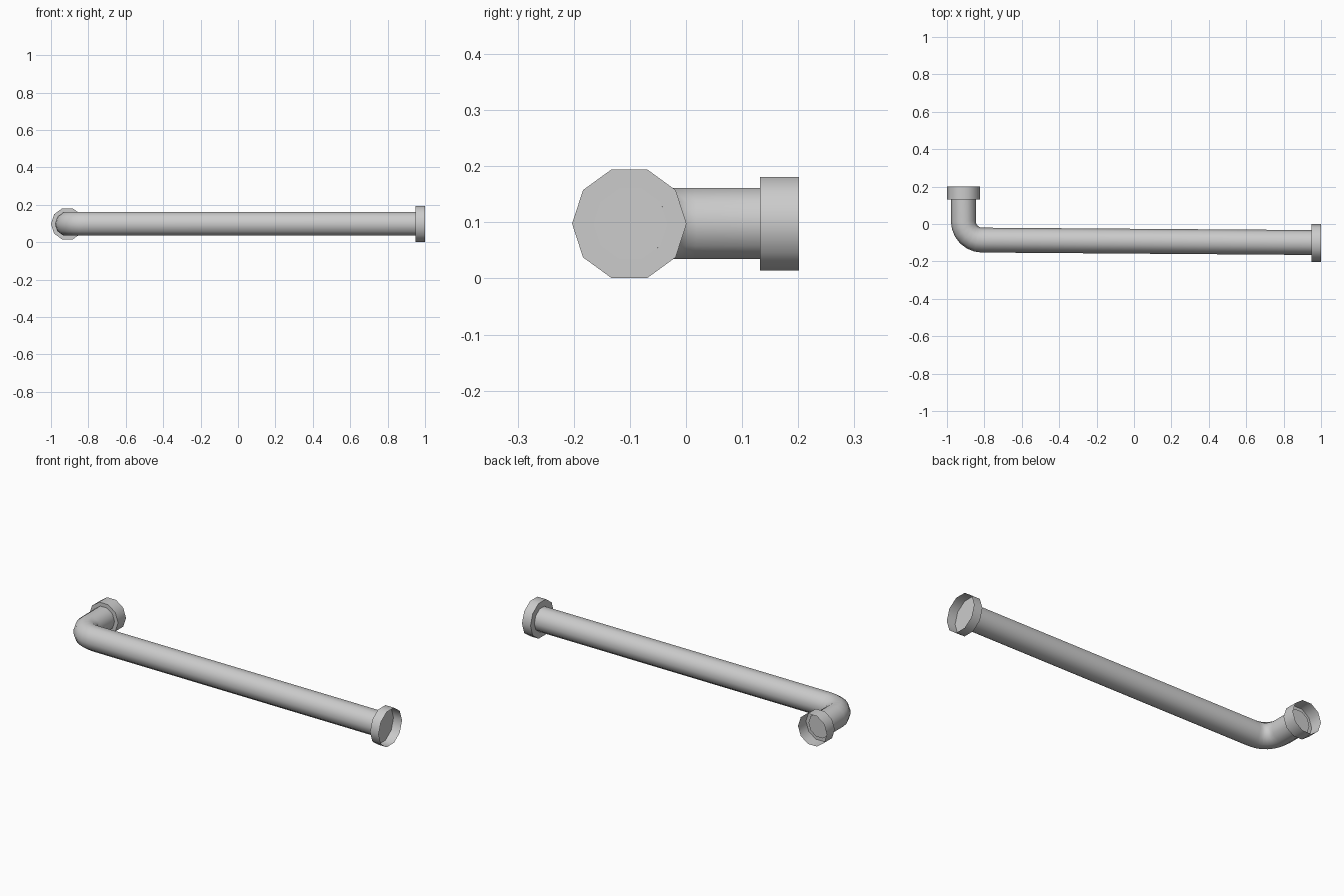
import bpy, bmesh
from math import sin, cos, pi, radians
from mathutils import Vector

cube = bpy.data.objects.get("Cube")
if cube:
    bpy.data.objects.remove(cube)

SIDES = 10
AXIS_Z = 0.0975

grey = bpy.data.materials.new("pipe_grey")
grey.use_nodes = True
colour = (0.6, 0.6, 0.6, 1)
grey.diffuse_color = colour
grey.node_tree.nodes["Principled BSDF"].inputs["Base Color"].default_value = colour


def sweep(name, path, radius, cap_start=True, cap_end=True):
    """Ten-sided tube along a level path of (x, y) points."""
    pts = [Vector((x, y, AXIS_Z)) for x, y in path]
    up = Vector((0, 0, 1))
    bm = bmesh.new()
    rings = []
    for i, p in enumerate(pts):
        before = (p - pts[i - 1]).normalized() if i else Vector()
        after = (pts[i + 1] - p).normalized() if i < len(pts) - 1 else Vector()
        side = up.cross((before + after).normalized())
        angles = [2 * pi * k / SIDES for k in range(SIDES)]
        rings.append([bm.verts.new(p + radius * (side * cos(a) + up * sin(a)))
                      for a in angles])
    for a, b in zip(rings, rings[1:]):
        for k in range(SIDES):
            n = (k + 1) % SIDES
            bm.faces.new((a[k], a[n], b[n], b[k]))
    if cap_start:
        bm.faces.new(rings[0][::-1])
    if cap_end:
        bm.faces.new(rings[-1])
    bmesh.ops.recalc_face_normals(bm, faces=bm.faces)
    mesh = bpy.data.meshes.new(name)
    bm.to_mesh(mesh)
    bm.free()
    mesh.materials.append(grey)
    obj = bpy.data.objects.new(name, mesh)
    bpy.context.collection.objects.link(obj)
    bpy.ops.object.select_all(action='DESELECT')
    obj.select_set(True)
    bpy.context.view_layer.objects.active = obj
    bpy.ops.object.shade_smooth_by_angle(angle=radians(45))
    return obj


# Pipe: short leg, rounded elbow, long run
BEND = 0.1
bend_x, bend_y = -0.812, 0.014
elbow = [(bend_x - BEND * cos(t), bend_y - BEND * sin(t))
         for t in (pi / 2 * i / 6 for i in range(7))]
sweep("bent_pipe", [(-0.912, 0.14)] + elbow + [(0.949, -0.099)], 0.0665)

# Open cup-shaped collars, closed only where they meet the pipe
sweep("long_end_collar", [(0.948, -0.101), (1.0, -0.101)], 0.102, cap_end=False)
sweep("short_end_collar", [(-0.912, 0.132), (-0.912, 0.201)], 0.088, cap_end=False)
